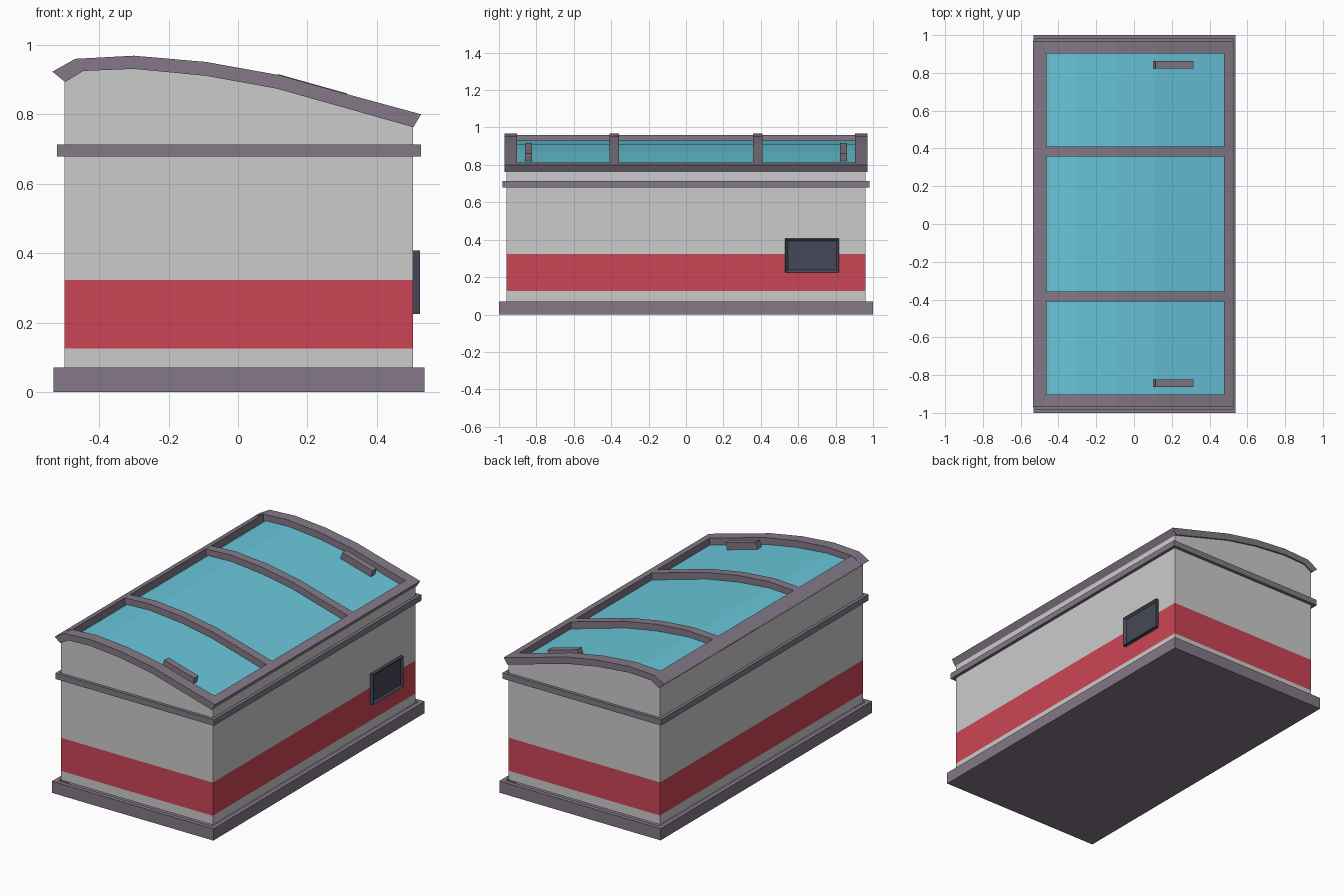
import bpy, bmesh
from mathutils import Vector

if "Cube" in bpy.data.objects:
    bpy.data.objects.remove(bpy.data.objects["Cube"])


def material(name, rgb):
    m = bpy.data.materials.new(name)
    m.diffuse_color = (*rgb, 1)
    m.use_nodes = True
    m.node_tree.nodes["Principled BSDF"].inputs["Base Color"].default_value = m.diffuse_color
    return m


TRIM = material("trim_mauve", (0.23, 0.19, 0.24))
RED = material("stripe_red", (0.60, 0.06, 0.09))
GLASS = material("glass_blue", (0.14, 0.57, 0.70))
DARK = material("panel_dark", (0.06, 0.065, 0.095))

# Curved lid section (x, z): outer and inner lines
UPPER = [(-.535, .923), (-.469, .96), (-.30, .969), (-.092, .951),
         (.119, .913), (.315, .858), (.528, .80)]
LOWER = [(-.498, .893), (-.446, .925), (-.30, .931), (-.092, .911),
         (.112, .874), (.30, .821), (.505, .763)]


def finish(bm, name, mats):
    bmesh.ops.recalc_face_normals(bm, faces=bm.faces[:])
    me = bpy.data.meshes.new(name)
    bm.to_mesh(me)
    bm.free()
    for m in mats:
        me.materials.append(m)
    ob = bpy.data.objects.new(name, me)
    bpy.context.collection.objects.link(ob)
    return ob


def prism(bm, section, y0, y1, caps=True):
    a = [bm.verts.new((x, y0, z)) for x, z in section]
    b = [bm.verts.new((x, y1, z)) for x, z in section]
    n = len(section)
    for i in range(n if caps else n - 1):
        j = (i + 1) % n
        bm.faces.new((a[i], a[j], b[j], b[i]))
    if caps:
        bm.faces.new(a)
        bm.faces.new(b[::-1])


def bar(name, top, bottom, y0, y1, mat=TRIM):
    bm = bmesh.new()
    prism(bm, top + bottom[::-1], y0, y1)
    return finish(bm, name, [mat])


def box(bm, lo, hi):
    lo, hi = Vector(lo), Vector(hi)
    vs = bmesh.ops.create_cube(bm, size=1)["verts"]
    for v in vs:
        v.co = (lo + hi) / 2 + v.co * (hi - lo)
    bm.normal_update()


def collar(name, lo, hi, inset, sides):
    """Box hollowed where the body passes through it."""
    bm = bmesh.new()
    box(bm, lo, hi)
    ends = [f for f in bm.faces if round(f.normal.z) in sides]
    bmesh.ops.inset_individual(bm, faces=ends, thickness=inset)
    bmesh.ops.delete(bm, geom=ends, context='FACES')
    return finish(bm, name, [TRIM])


# Cabinet body with painted stripe
bm = bmesh.new()
prism(bm, [(-.5, .07)] + [(-.5, .893)] + LOWER[1:] + [(.505, .07)], -.96, .96)
for z in (.125, .323):
    bmesh.ops.bisect_plane(bm, geom=bm.verts[:] + bm.edges[:] + bm.faces[:],
                           plane_co=(0, 0, z), plane_no=(0, 0, 1))
bm.normal_update()
bmesh.ops.delete(bm, geom=[f for f in bm.faces if abs(f.normal.z) > .3 or
                           (abs(f.normal.z) > .02 and abs(f.normal.y) < .1)],
                 context='FACES')
for f in bm.faces:
    f.material_index = int(.125 < f.calc_center_median().z < .323)
finish(bm, "cabinet_body", [None, RED])

# Plinth and waist trim
collar("plinth", (-.532, -1, 0), (.537, 1, .07), .036, (1,))
collar("waist_trim", (-.522, -.982, .678), (.528, .982, .713), .026, (1, -1))

# Curved glass lid
bm = bmesh.new()
prism(bm, LOWER, -.95, .95, caps=False)
glass = finish(bm, "glass_lid", [GLASS])
if glass.data.polygons[2].normal.z < 0:
    glass.data.flip_normals()

# Lid frame: end arches, glazing bars, handles on both halves
INNER_UP = [(-.463, .96)] + UPPER[2:-1] + [(.476, .814)]
INNER_LOW = [(-.463, .915)] + LOWER[2:-1] + [(.476, .771)]
for side, s in (("front", -1), ("back", 1)):
    bar(side + "_arch", UPPER, LOWER, s * .903, s * .97)
    bar(side + "_glazing_bar", INNER_UP, INNER_LOW, s * .357, s * .41)
    bar(side + "_handle", [(.115, .916), (.315, .860)],
        [(.103, .876), (.303, .818)], s * .823, s * .862)

# Long side rails
bar("left_rail", UPPER[:1] + INNER_UP[:1], LOWER[:1] + INNER_LOW[:1], -.903, .903)
bar("right_rail", INNER_UP[-1:] + UPPER[-1:], INNER_LOW[-1:] + LOWER[-1:], -.903, .903)

# Control panel with recessed face
bm = bmesh.new()
box(bm, (.5, .53, .225), (.525, .818, .407))
face = [f for f in bm.faces if f.normal.x > .9]
bmesh.ops.inset_individual(bm, faces=face, thickness=.02)
bmesh.ops.translate(bm, verts=face[0].verts[:], vec=(-.012, 0, 0))
finish(bm, "control_panel", [DARK])
